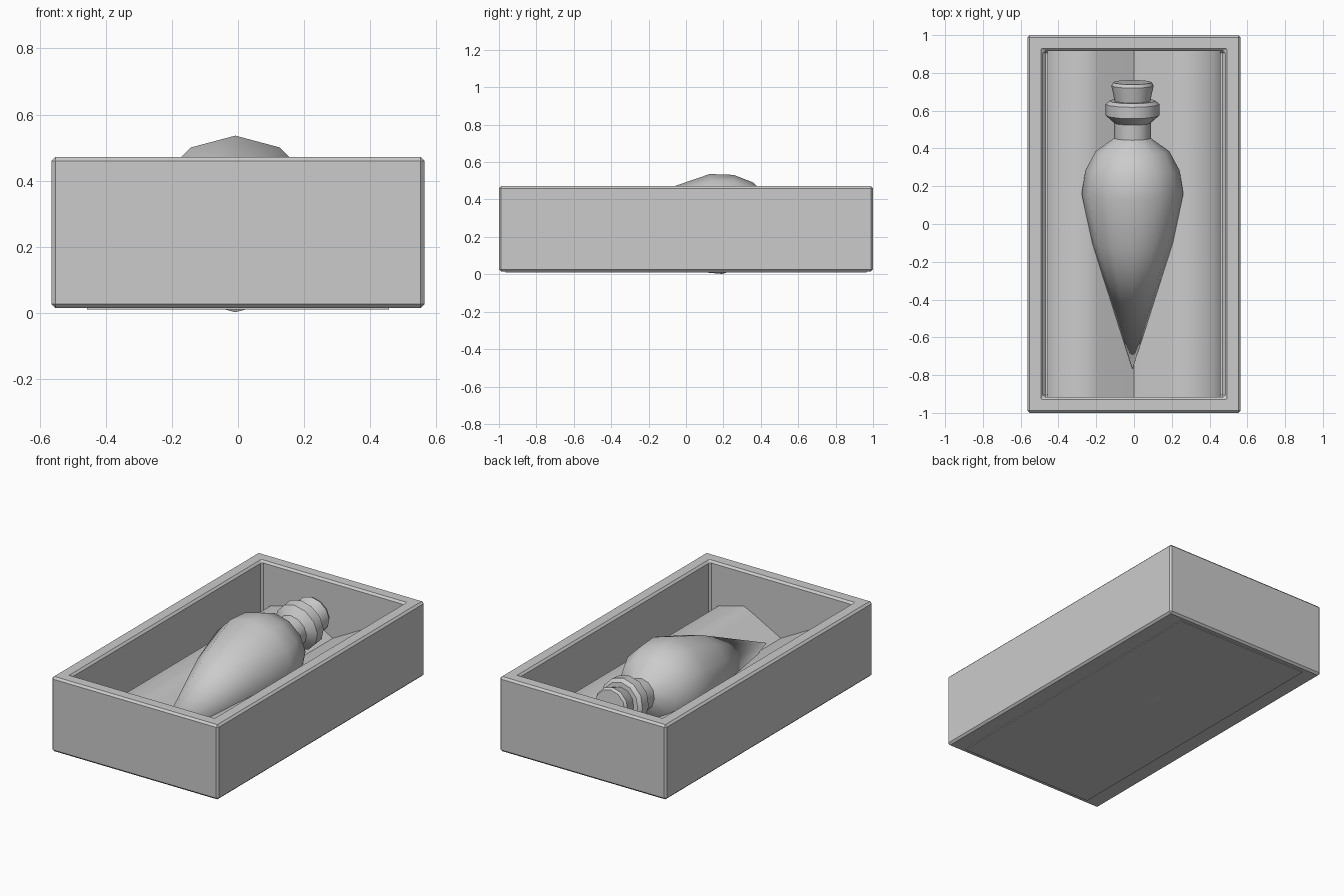
import bpy, bmesh, math
from mathutils import Matrix, Vector

if "Cube" in bpy.data.objects:
    bpy.data.objects.remove(bpy.data.objects["Cube"])

TILT = math.radians(7)


def finish(name, bm, smooth=None):
    bmesh.ops.recalc_face_normals(bm, faces=bm.faces)
    mesh = bpy.data.meshes.new(name)
    bm.to_mesh(mesh)
    bm.free()
    ob = bpy.data.objects.new(name, mesh)
    bpy.context.collection.objects.link(ob)
    if smooth:
        bpy.ops.object.select_all(action='DESELECT')
        ob.select_set(True)
        bpy.context.view_layer.objects.active = ob
        bpy.ops.object.shade_smooth_by_angle(angle=math.radians(smooth))
    return ob


def lathe(name, profile, sides=12, smooth=35):
    """Revolve (radius, y position along the bottle) about the tilted axis."""
    bm = bmesh.new()
    rings = []
    for r, y in profile:
        t = (y + 0.77) / math.cos(TILT)
        if r == 0:
            rings.append([bm.verts.new((0, 0, t))] * sides)
        else:
            rings.append([bm.verts.new((r * math.cos(k * math.tau / sides),
                                        r * math.sin(k * math.tau / sides), t))
                          for k in range(sides)])
    for a, b in zip(rings, rings[1:]):
        for k in range(sides):
            n = (k + 1) % sides
            quad = list(dict.fromkeys((a[k], a[n], b[n], b[k])))
            bm.faces.new(quad)
    bm.transform(Matrix.Translation((-0.008, -0.77, 0.155))
                 @ Matrix.Rotation(TILT - math.pi / 2, 4, 'X'))
    return finish(name, bm, smooth)


# Open box with chamfered edges
bm = bmesh.new()
bmesh.ops.create_cube(bm, size=1, matrix=Matrix.Translation((0, 0, 0.2435))
                      @ Matrix.Diagonal((1.128, 2.0, 0.457, 1)))
bm.faces.ensure_lookup_table()
top = max(bm.faces, key=lambda f: f.calc_center_median().z)
bmesh.ops.inset_individual(bm, faces=[top], thickness=0.118)
hole = bmesh.ops.extrude_face_region(bm, geom=[top])
bmesh.ops.delete(bm, geom=[top], context='FACES_ONLY')
verts = [g for g in hole['geom'] if isinstance(g, bmesh.types.BMVert)]
bmesh.ops.translate(bm, verts=verts, vec=Vector((0, 0, -0.4)))
box = finish("box", bm)
bev = box.modifiers.new("chamfer", 'BEVEL')
bev.width = 0.012
bev.segments = 1
bev.limit_method = 'ANGLE'

# Padded lining with a central valley, extruded along the box
half = [(0.457, 0.17), (0.42, 0.212), (0.25, 0.255), (0.19, 0.227)]
section = ([(0.457, 0.01)] + half + [(0, 0.125)]
           + [(-x, z) for x, z in reversed(half)] + [(-0.457, 0.01)])
bm = bmesh.new()
ends = [[bm.verts.new((x, y, z)) for x, z in section] for y in (-0.965, 0.965)]
for k in range(len(section)):
    n = (k + 1) % len(section)
    bm.faces.new((ends[0][k], ends[0][n], ends[1][n], ends[1][k]))
for loop in ends:
    bm.faces.new(loop)
finish("lining", bm, 40)

# Pointed bottle with a flared collar
lathe("bottle", [(0, -0.77), (0.214, -0.10), (0.269, 0.16), (0.249, 0.285),
                 (0.195, 0.385), (0.097, 0.455), (0.097, 0.535),
                 (0.143, 0.575), (0.143, 0.635), (0.122, 0.652), (0, 0.652)])

# Tapered stopper
lathe("stopper", [(0, 0.62), (0.088, 0.62), (0.112, 0.733), (0.102, 0.75), (0, 0.75)])
